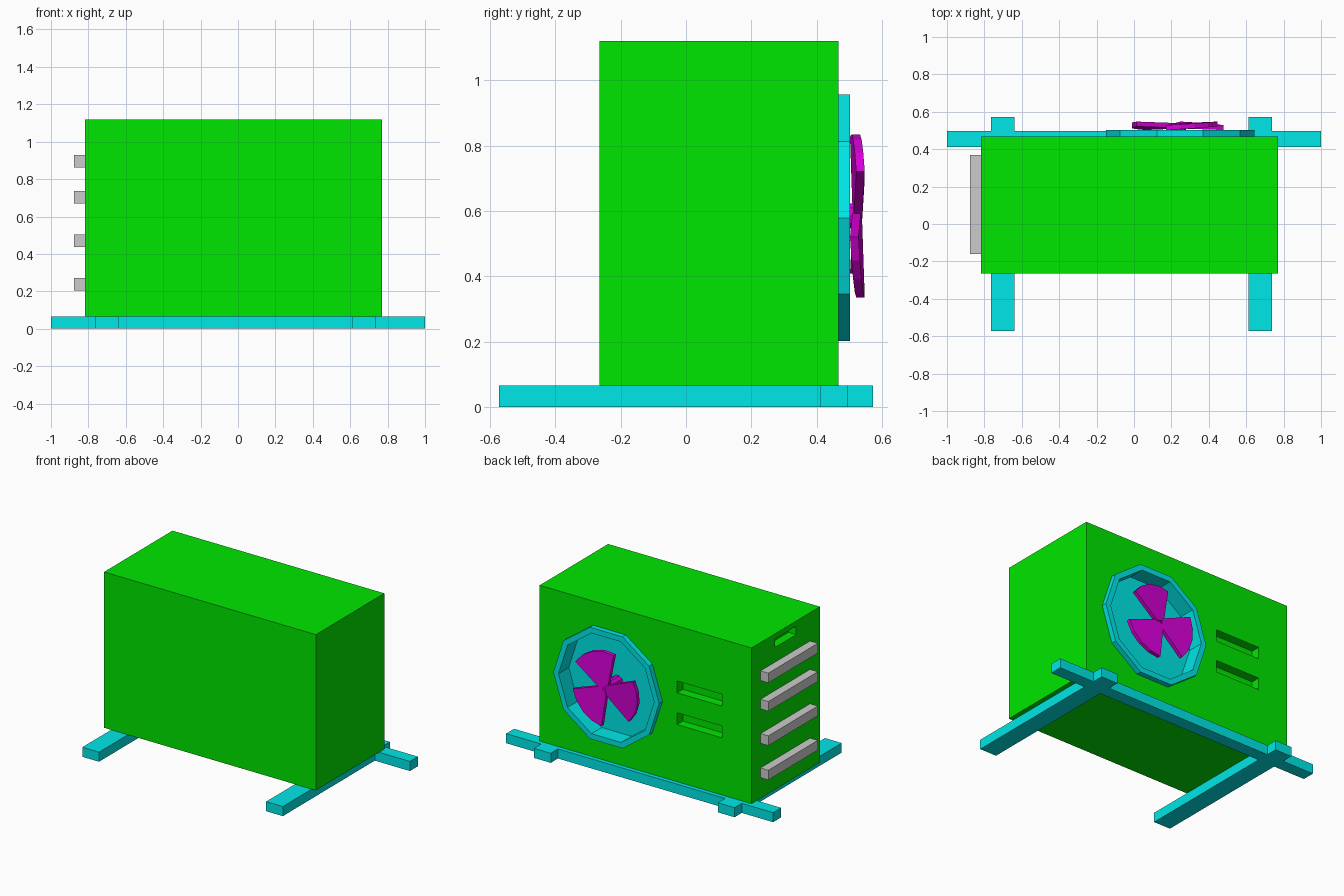
import bpy, bmesh
from math import sin, cos, radians, pi

if "Cube" in bpy.data.objects:
    bpy.data.objects.remove(bpy.data.objects["Cube"])


def material(name, color):
    m = bpy.data.materials.new(name)
    m.diffuse_color = color
    m.use_nodes = True
    m.node_tree.nodes["Principled BSDF"].inputs["Base Color"].default_value = m.diffuse_color
    return m


GREEN = material("green", (0.0, 0.8, 0.0, 1))
CYAN = material("cyan", (0.0, 0.8, 0.8, 1))
PURPLE = material("purple", (0.7, 0.0, 0.7, 1))


def finish(name, bm, mat=None):
    bmesh.ops.recalc_face_normals(bm, faces=bm.faces)
    me = bpy.data.meshes.new(name)
    bm.to_mesh(me)
    bm.free()
    ob = bpy.data.objects.new(name, me)
    bpy.context.collection.objects.link(ob)
    if mat:
        me.materials.append(mat)
    return ob


def box(name, x, y, z, mat=None):
    bm = bmesh.new()
    bmesh.ops.create_cube(bm, size=1)
    for v in bm.verts:
        for i, (lo, hi) in enumerate((x, y, z)):
            v.co[i] = lo if v.co[i] < 0 else hi
    return finish(name, bm, mat)


def lathe(name, profile, cx, cz, sides, mat=None):
    """Turn (radius, y) points about a y axis and cap both ends."""
    bm = bmesh.new()
    rings = [[bm.verts.new((cx + r * cos(2 * pi * i / sides), y,
                            cz + r * sin(2 * pi * i / sides)))
              for i in range(sides)] for r, y in profile]
    for a, b in zip(rings, rings[1:]):
        for i in range(sides):
            j = (i + 1) % sides
            bm.faces.new((a[i], a[j], b[j], b[i]))
    bm.faces.new(rings[0])
    bm.faces.new(rings[-1])
    return finish(name, bm, mat)


def boolean(target, other, operation):
    mod = target.modifiers.new(operation.lower(), "BOOLEAN")
    mod.operation, mod.object, mod.solver = operation, other, "EXACT"
    bpy.context.view_layer.objects.active = target
    bpy.ops.object.modifier_apply(modifier=mod.name)
    bpy.data.objects.remove(other)


# Base: one long rail with two cross feet
base = box("base_rails", (-1, 1), (0.411, 0.496), (0, 0.065), CYAN)
for x0 in (-0.765, 0.612):
    boolean(base, box("foot", (x0, x0 + 0.125), (-0.573, 0.573), (0, 0.065)), "UNION")

# Housing with back vents, side vent and fan well
FX, FZ = 0.246, 0.579
body = box("housing", (-0.818, 0.769), (-0.265, 0.467), (0.065, 1.12), GREEN)
for z0 in (0.452, 0.667):
    boolean(body, box("vent", (-0.595, -0.26), (0.405, 0.6), (z0, z0 + 0.08)), "DIFFERENCE")
boolean(body, box("vent", (-1, -0.76), (-0.01, 0.215), (1.028, 1.085)), "DIFFERENCE")
boolean(body, lathe("well", [(0.362, 0.388), (0.362, 0.6)], FX, FZ, 10), "DIFFERENCE")

# Side cooling fins
for i, z in enumerate((0.2375, 0.47, 0.7025, 0.895)):
    box(f"side_fin_{i + 1}", (-0.876, -0.80), (-0.16, 0.37), (z - 0.033, z + 0.033))

# Ten-sided fan shroud: a cup sunk into the well with a proud rim
lathe("fan_shroud", [(0.36, 0.39), (0.36, 0.467), (0.397, 0.467), (0.397, 0.502),
                     (0.358, 0.502), (0.358, 0.392)], FX, FZ, 10, CYAN)

# Fan: shaft and three pitched blades
AX, AZ = 0.237, 0.585
lathe("fan_shaft", [(0.04, 0.391), (0.04, 0.527)], AX, AZ, 10, PURPLE)


def blade(name, middle):
    bm = bmesh.new()
    outline = [(0.03, -75)] + [(0.25, a) for a in (-36, -18, 0, 18, 36)] + [(0.03, 75)]
    layers = []
    for lift in (-0.013, 0.013):
        layer = []
        for r, a in outline:
            t = radians(middle + a)
            y = 0.525 + lift - 0.065 * r * sin(radians(a))
            layer.append(bm.verts.new((AX + r * cos(t), y, AZ + r * sin(t))))
        layers.append(layer)
    a, b = layers
    bm.faces.new(a)
    bm.faces.new(b)
    for i in range(len(a)):
        j = (i + 1) % len(a)
        bm.faces.new((a[i], a[j], b[j], b[i]))
    finish(name, bm, PURPLE)


for k in range(3):
    blade(f"fan_blade_{k + 1}", 69 + 120 * k)
